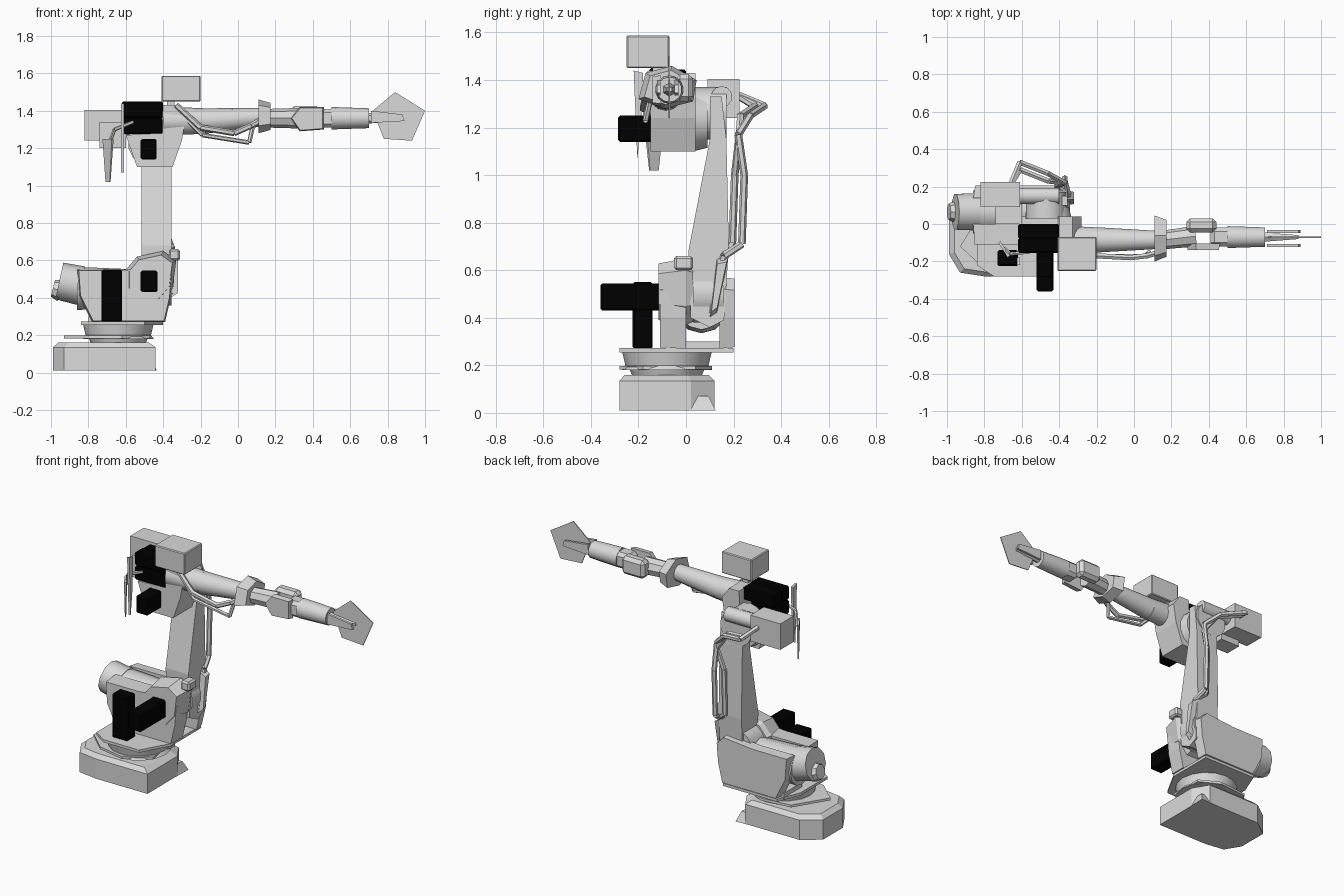
import bpy
import bmesh
from mathutils import Vector

default_cube = bpy.data.objects.get("Cube")
if default_cube:
    bpy.data.objects.remove(default_cube, do_unlink=True)


def make_material(name, value):
    material = bpy.data.materials.new(name)
    material.use_nodes = True
    colour = (value, value, value, 1)
    material.diffuse_color = colour
    material.node_tree.nodes["Principled BSDF"].inputs["Base Color"].default_value = colour
    return material


GREY = make_material("light grey paint", 0.7)
BLACK = make_material("black motor casing", 0.0)


def finish(name, bm, material=GREY, smooth=False):
    """Turn a bmesh into a named object."""
    bmesh.ops.recalc_face_normals(bm, faces=bm.faces)
    mesh = bpy.data.meshes.new(name)
    bm.to_mesh(mesh)
    bm.free()
    mesh.materials.append(material)
    part = bpy.data.objects.new(name, mesh)
    bpy.context.collection.objects.link(part)
    if smooth:
        bpy.ops.object.select_all(action="DESELECT")
        part.select_set(True)
        bpy.context.view_layer.objects.active = part
        bpy.ops.object.shade_smooth_by_angle(angle=0.7)
    return part


def prism(name, axis, profile, start, end, scale=1.0, material=GREY):
    """Extrude a profile along an axis; the far end may be scaled."""
    bm = bmesh.new()
    middle = sum((Vector(p) for p in profile), Vector((0, 0))) / len(profile)
    rings = []
    for depth, factor in ((start, 1), (end, scale)):
        ring = []
        for point in profile:
            co = list(middle + (Vector(point) - middle) * factor)
            co.insert("xyz".index(axis), depth)
            ring.append(bm.verts.new(co))
        rings.append(ring)
        bm.faces.new(ring)
    low, high = rings
    for i in range(len(low)):
        j = (i + 1) % len(low)
        bm.faces.new((low[i], low[j], high[j], high[i]))
    return finish(name, bm, material)


def box(name, xs, ys, zs, material=GREY, chamfer=0.0):
    """Box from its ranges, optionally with chamfered edges."""
    part = prism(name, "z", [(xs[0], ys[0]), (xs[1], ys[0]), (xs[1], ys[1]), (xs[0], ys[1])],
                 zs[0], zs[1], material=material)
    if chamfer:
        bevel = part.modifiers.new("chamfer", "BEVEL")
        bevel.width = chamfer
        bevel.segments = 1
    return part


def tube(name, points, radii, sides=12, smooth=True):
    """Chain of straight round sections through the points."""
    bm = bmesh.new()
    points = [Vector(p) for p in points]
    if not isinstance(radii, (list, tuple)):
        radii = [radii] * len(points)
    for i in range(len(points) - 1):
        a, b = points[i], points[i + 1]
        matrix = (b - a).to_track_quat("Z", "Y").to_matrix().to_4x4()
        matrix.translation = (a + b) / 2
        bmesh.ops.create_cone(bm, cap_ends=True, segments=sides, radius1=radii[i],
                              radius2=radii[i + 1], depth=(b - a).length, matrix=matrix)
    return finish(name, bm, smooth=smooth)


# Base and turntable
footprint = [(-0.99, -0.16), (-0.93, -0.26), (-0.8, -0.28), (-0.44, -0.28), (-0.44, 0.02),
             (-0.5, 0.12), (-0.88, 0.12), (-0.99, 0.04)]
prism("base", "z", footprint, 0.01, 0.135)
prism("base_top", "z", footprint, 0.135, 0.16, 0.88)
prism("base_corner_foot", "z", [(-0.44, -0.02), (-0.435, 0.125), (-0.54, 0.12)], 0.01, 0.07, 0.4)
tube("base_neck", [(-0.64, -0.08, 0.14), (-0.64, -0.08, 0.19)], [0.14, 0.16], 16)
tube("turntable", [(-0.64, -0.08, 0.18), (-0.64, -0.08, 0.2), (-0.64, -0.08, 0.265)],
     [0.19, 0.175, 0.19], 16)
prism("turntable_plate", "z", [(-0.84, -0.22), (-0.75, -0.28), (-0.5, -0.28), (-0.4, -0.1),
                               (-0.4, 0.2), (-0.78, 0.2), (-0.84, 0.05)], 0.255, 0.272)
prism("base_flange", "z", [(-0.93, -0.12), (-0.8, -0.24), (-0.62, -0.28), (-0.47, -0.18),
                           (-0.47, 0.04), (-0.6, 0.11), (-0.8, 0.09)], 0.183, 0.198)

# Shoulder frame: two upright cheeks around the arm joint
cheek = [(-0.78, 0.27), (-0.39, 0.27), (-0.36, 0.4), (-0.35, 0.52), (-0.4, 0.57),
         (-0.62, 0.55), (-0.86, 0.55), (-0.85, 0.41)]
prism("front_cheek", "y", cheek, 0.0, -0.11, 0.97)
prism("rear_cheek", "y", cheek, 0.14, 0.205, 0.96)
box("frame_floor", (-0.8, -0.52), (-0.02, 0.16), (0.26, 0.3))
tube("counterbalance", [(-0.86, 0.065, 0.45), (-0.5, 0.065, 0.45)], [0.115, 0.1], 12)
tube("counterbalance_cap", [(-0.84, 0.065, 0.465), (-0.955, 0.065, 0.49)], [0.105, 0.1], 10)
tube("counterbalance_tip", [(-0.95, 0.065, 0.44), (-0.99, 0.065, 0.45)], [0.06, 0.045], 8,
     smooth=False)
joint = [(-0.6, 0.44), (-0.53, 0.37), (-0.42, 0.37), (-0.35, 0.45), (-0.33, 0.6),
         (-0.4, 0.65), (-0.54, 0.62), (-0.6, 0.55)]
prism("shoulder_joint", "y", joint, 0.0, -0.115, 0.85)
prism("shoulder_bearing", "y", joint, 0.0, 0.03, 0.9)
box("cable_clamp", (-0.37, -0.31), (-0.05, 0.03), (0.6, 0.66), chamfer=0.01)

# Lower arm, tapering upward
arm_side = [(0.02, 0.4), (0.1, 0.36), (0.16, 0.39), (0.18, 0.7), (0.17, 1.15),
            (0.15, 1.33), (0.1, 1.33), (0.1, 1.15), (0.01, 0.68)]
prism("lower_arm", "x", arm_side, -0.515, -0.355)
tube("arm_lower_hub", [(-0.46, 0.03, 0.5), (-0.46, 0.16, 0.5)], 0.12, 14)
tube("arm_upper_hub", [(-0.47, 0.03, 1.26), (-0.47, 0.17, 1.26)], 0.11, 14)

# Elbow housing and the boxes around it
elbow = [(-0.6, 1.27), (-0.54, 1.1), (-0.35, 1.1), (-0.3, 1.24), (-0.28, 1.36),
         (-0.33, 1.43), (-0.4, 1.43), (-0.41, 1.28)]
prism("elbow_housing", "y", elbow, -0.15, 0.04)
tube("elbow_cover", [(-0.46, 0.03, 1.23), (-0.46, 0.09, 1.23)], [0.13, 0.115], 14)
box("rear_box", (-0.82, -0.61), (0.09, 0.225), (1.24, 1.405))
box("rear_bracket", (-0.74, -0.6), (0.0, 0.11), (1.2, 1.34))
tube("rear_shaft", [(-0.62, 0.15, 1.33), (-0.4, 0.15, 1.33)], 0.045, 10)
box("top_box", (-0.41, -0.2), (-0.25, -0.07), (1.45, 1.587), chamfer=0.005)
box("top_box_mount", (-0.38, -0.34), (-0.14, -0.08), (1.4, 1.46))

# Motors
motors = {
    "shoulder_motor": ((-0.52, -0.43), (-0.36, -0.09), (0.43, 0.545)),
    "turntable_motor": ((-0.73, -0.62), (-0.225, -0.14), (0.27, 0.55)),
    "elbow_motor": ((-0.52, -0.435), (-0.285, -0.14), (1.14, 1.25)),
    "upper_wrist_motor": ((-0.62, -0.4), (-0.155, -0.075), (1.365, 1.45)),
    "lower_wrist_motor": ((-0.62, -0.4), (-0.155, -0.075), (1.275, 1.36)),
    "inner_wrist_motor": ((-0.62, -0.4), (-0.08, 0.0), (1.36, 1.445)),
}
for motor_name, ranges in motors.items():
    box(motor_name, *ranges, material=BLACK, chamfer=0.008)

# Forearm, collar and wrist along +x
Y = -0.085
tube("forearm", [(-0.4, Y, 1.345), (-0.18, Y, 1.345), (0.12, Y, 1.365)], [0.078, 0.068, 0.05], 14)
prism("wrist_collar", "x", [(-0.2, 1.32), (-0.09, 1.28), (0.03, 1.31), (0.045, 1.4),
                            (-0.06, 1.46), (-0.17, 1.43)], 0.11, 0.175, 0.8)
tube("wrist_shaft", [(0.16, Y, 1.36), (0.33, -0.065, 1.36)], [0.05, 0.055], 8, smooth=False)
hub = [(0.28, 1.36), (0.33, 1.29), (0.46, 1.3), (0.46, 1.42), (0.33, 1.42)]
prism("wrist_front_cheek", "y", hub, -0.105, -0.14, 0.92)
box("wrist_rear_cheek", (0.28, 0.44), (-0.045, 0.03), (1.31, 1.425), chamfer=0.02)
box("wrist_block", (0.41, 0.52), (-0.12, -0.02), (1.31, 1.41), chamfer=0.02)
tube("tool_barrel", [(0.5, -0.07, 1.36), (0.7, -0.07, 1.36)], [0.06, 0.053], 14)

# Tool: thin pentagon plate between tapering prongs
pentagon = [(0.84, 1.5), (1.0, 1.4), (0.93, 1.24), (0.78, 1.25), (0.72, 1.4)]
prism("tool_plate", "y", pentagon, -0.074, -0.068)
prong = [(0.71, 1.335), (0.89, 1.345), (0.88, 1.38), (0.71, 1.4)]
for side, y in (("front", -0.115), ("rear", -0.04)):
    prism(side + "_tool_prong", "y", prong, y - 0.008, y + 0.008)
tube("tool_spindle", [(0.68, -0.07, 1.36), (0.88, -0.07, 1.36)], [0.03, 0.012], 6)

# Hoses
tube("forearm_hose", [(-0.33, -0.15, 1.43), (-0.2, -0.17, 1.31), (-0.02, -0.18, 1.28),
                      (0.07, -0.17, 1.32), (0.14, -0.15, 1.36)], 0.016, 6)
tube("forearm_lower_hose", [(-0.3, -0.14, 1.38), (-0.19, -0.17, 1.27), (0.06, -0.17, 1.23),
                            (0.08, -0.15, 1.32)], 0.012, 6)
for name, shift in (("rear_hose", 0), ("rear_second_hose", 0.04)):
    tube(name, [(-0.66, 0.21, 1.34), (-0.61, 0.33 - shift, 1.29), (-0.46, 0.27 - shift, 1.25),
                (-0.37, 0.22, 1.17 - shift), (-0.37 - shift, 0.245 - shift, 1.0),
                (-0.37 - shift, 0.235 - shift, 0.71), (-0.35, 0.16, 0.66),
                (-0.36, 0.11, 0.42)], 0.016, 6)
prism("hose_guard", "x", [(0.1, 0.4), (0.13, 0.42), (0.18, 0.66), (0.13, 0.65)], -0.36, -0.32, 0.8)
prism("hanging_guard", "z", [(-0.725, -0.1), (-0.715, -0.09), (-0.665, -0.17), (-0.675, -0.18)],
      1.25, 1.02, 0.45)
prism("hanging_cable", "x", [(-0.22, 1.44), (-0.18, 1.43), (-0.19, 1.2), (-0.205, 1.07)],
      -0.625, -0.61)
tube("motor_lead", [(-0.69, -0.13, 1.22), (-0.66, -0.16, 1.3), (-0.56, -0.15, 1.34)], 0.01, 6)
